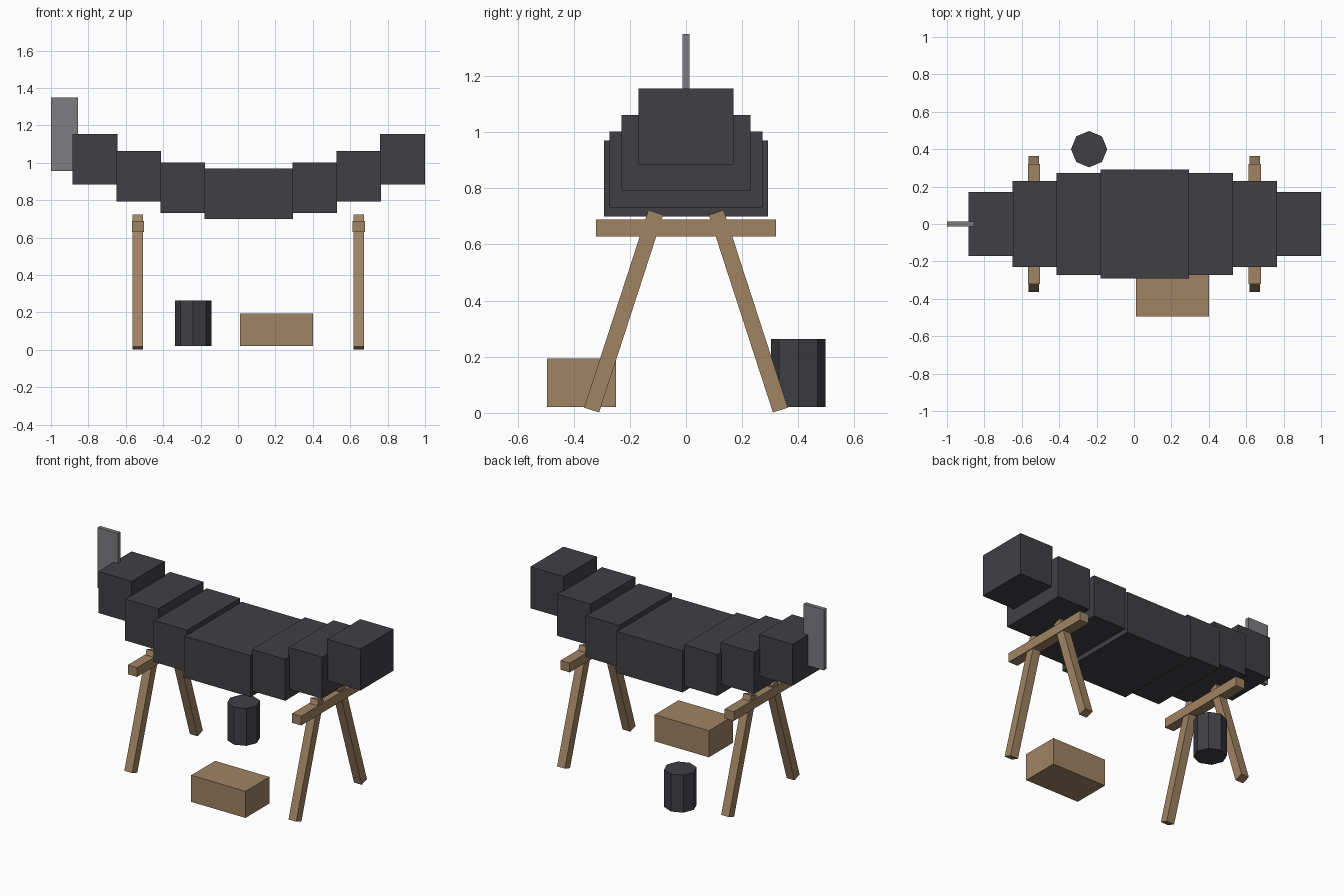
import bpy
import math

cube = bpy.data.objects.get("Cube")
if cube:
    bpy.data.objects.remove(cube, do_unlink=True)


def material(name, rgb):
    m = bpy.data.materials.new(name)
    m.use_nodes = True
    m.diffuse_color = (*rgb, 1)
    m.node_tree.nodes["Principled BSDF"].inputs["Base Color"].default_value = (*rgb, 1)
    return m


charcoal = material("charcoal", (0.051, 0.050, 0.058))
wood = material("wood", (0.352, 0.227, 0.125))
grey = material("grey", (0.205, 0.202, 0.216))


def finish(name, mat):
    ob = bpy.context.object
    ob.name = ob.data.name = name
    ob.data.materials.append(mat)
    return ob


def box(name, mat, centre, size, tilt=0):
    bpy.ops.mesh.primitive_cube_add(size=1, location=centre, rotation=(tilt, 0, 0))
    ob = finish(name, mat)
    ob.scale = size
    return ob


# Stepped hull: a wide middle, with narrower, higher sections to each end
MID_X, HULL_HEIGHT = 0.0575, 0.27
box("hull_middle", charcoal, (MID_X, 0, 0.835), (0.475, 0.585, HULL_HEIGHT))
sections = [("inner", 0.353, 0.545, 0.867),
            ("outer", 0.588, 0.46, 0.927),
            ("end", 0.8225, 0.34, 1.02)]
for label, offset, width, z in sections:
    for side, sign in (("left", 1), ("right", -1)):
        box(f"hull_{label}_{side}", charcoal, (MID_X + sign * offset, 0, z),
            (0.24, width, HULL_HEIGHT))

# Upright board at the tail
box("tail_board", grey, (-0.9275, 0, 1.153), (0.145, 0.026, 0.394))

# Two trestles with splayed legs
SPLAY = math.radians(18)
for side, x in (("left", 0.645), ("right", -0.535)):
    box(f"trestle_beam_{side}", wood, (x, 0, 0.659), (0.066, 0.64, 0.06))
    for end, sign in (("back", 1), ("front", -1)):
        box(f"trestle_leg_{side}_{end}", wood, (x, sign * 0.222, 0.362),
            (0.056, 0.056, 0.74), sign * SPLAY)

# Crate and tar barrel on the ground
box("crate", wood, (0.205, -0.372, 0.107), (0.39, 0.245, 0.173))
bpy.ops.mesh.primitive_cylinder_add(vertices=8, radius=0.097, depth=0.243,
                                    location=(-0.24, 0.4, 0.142))
finish("barrel", charcoal)
